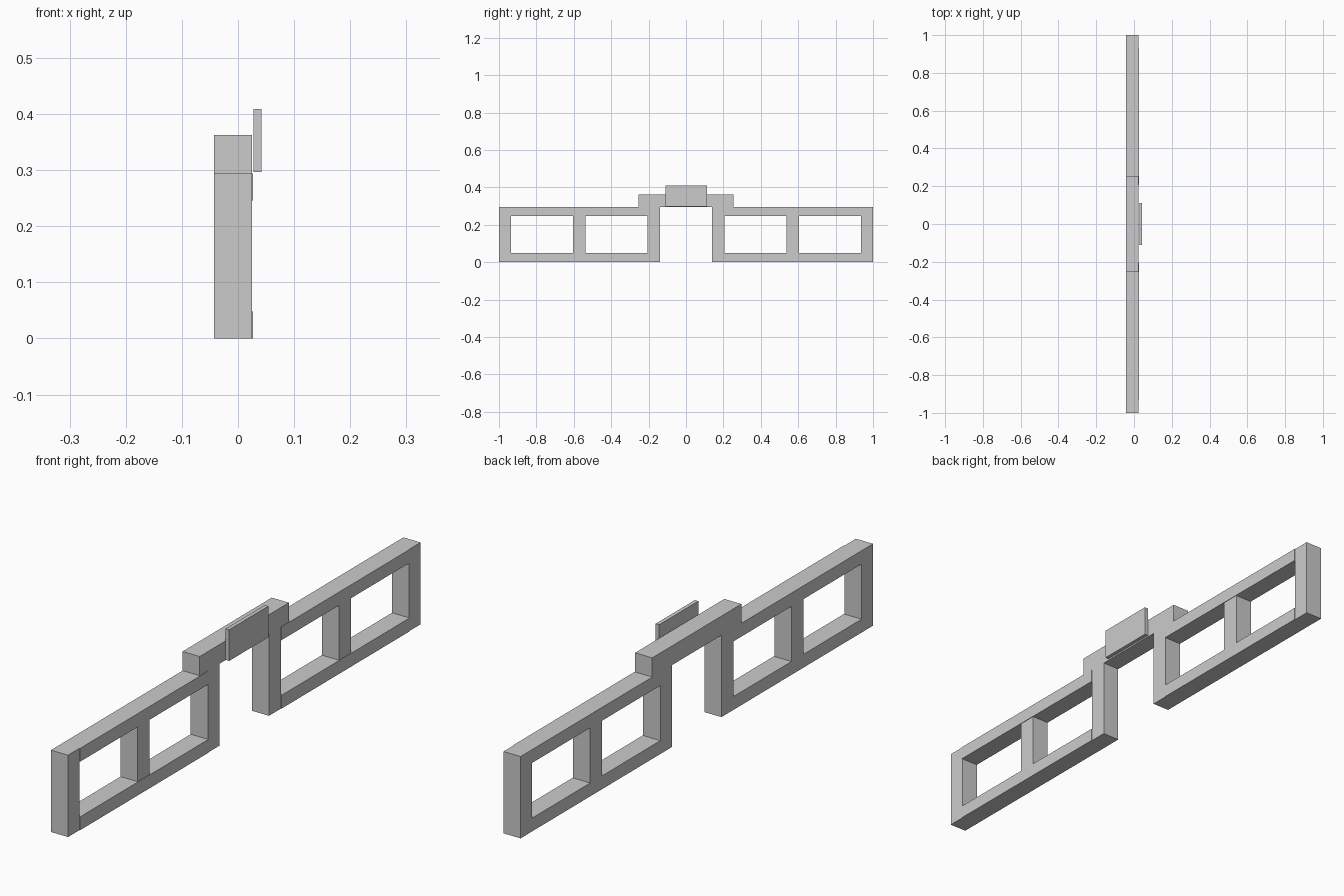
import bpy

if "Cube" in bpy.data.objects:
    bpy.data.objects.remove(bpy.data.objects["Cube"])

X_BACK, X_FRONT = -0.043, 0.025
HEIGHT = 0.294


def box(name, x, y, z):
    """Axis-aligned box from (min, max) pairs."""
    centre = [(a + b) / 2 for a, b in (x, y, z)]
    bpy.ops.mesh.primitive_cube_add(size=1, location=centre)
    ob = bpy.context.object
    ob.name = name
    ob.scale = [b - a for a, b in (x, y, z)]
    bpy.ops.object.transform_apply(location=False, rotation=False, scale=True)
    return ob


depth = (X_BACK, X_FRONT)

# Two ladder-like side frames
for side, s in (("left", -1), ("right", 1)):
    def span(a, b):
        return tuple(sorted((s * a, s * b)))

    # Full-height end posts
    box(f"{side}_outer_post", depth, span(0.935, 1.0), (0, HEIGHT))
    box(f"{side}_inner_post", depth, span(0.14, 0.207), (0, HEIGHT))
    # Rails stand slightly proud of the posts
    rail_depth = (X_BACK, X_FRONT + 0.002)
    box(f"{side}_bottom_rail", rail_depth, span(0.207, 0.935), (0, 0.048))
    box(f"{side}_top_rail", rail_depth, span(0.207, 0.935), (0.246, HEIGHT))
    # Divider between the two openings
    box(f"{side}_middle_post", depth, span(0.537, 0.605), (0.048, 0.246))

# Raised beam bridging the two frames
box("bridge_beam", depth, (-0.253, 0.253), (HEIGHT, 0.363))

# Thin sign plate in front of the beam
box("sign_plate", (0.028, 0.042), (-0.11, 0.112), (0.297, 0.409))
